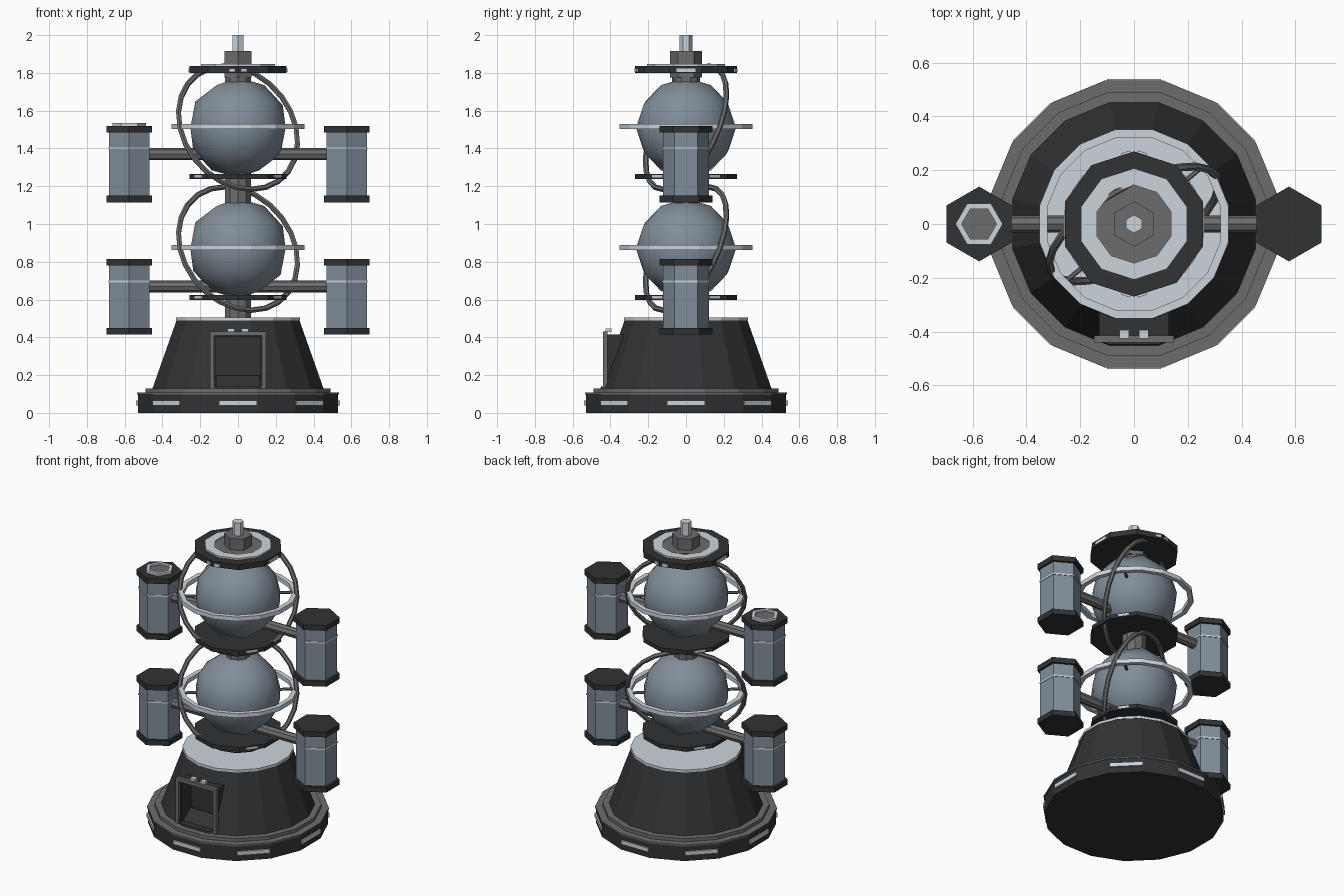
import bpy, bmesh, math
from mathutils import Matrix, Vector

if "Cube" in bpy.data.objects:
    bpy.data.objects.remove(bpy.data.objects["Cube"])


def material(name, rgb):
    m = bpy.data.materials.new(name)
    m.diffuse_color = (*rgb, 1)
    m.use_nodes = True
    m.node_tree.nodes["Principled BSDF"].inputs["Base Color"].default_value = m.diffuse_color
    return m


DARK = material("dark_metal", (0.03, 0.032, 0.035))
MID = material("grey_metal", (0.15, 0.15, 0.15))
BLUE = material("blue_grey", (0.22, 0.27, 0.32))
LIGHT = material("pale_panel", (0.6, 0.66, 0.72))


def finish(name, bm, mat, smooth=None):
    bmesh.ops.recalc_face_normals(bm, faces=bm.faces)
    me = bpy.data.meshes.new(name)
    bm.to_mesh(me)
    bm.free()
    ob = bpy.data.objects.new(name, me)
    bpy.context.collection.objects.link(ob)
    me.materials.append(mat)
    if smooth:
        bpy.ops.object.select_all(action='DESELECT')
        ob.select_set(True)
        bpy.context.view_layer.objects.active = ob
        bpy.ops.object.shade_smooth_by_angle(angle=math.radians(smooth))
    return ob


def lathe(name, profile, n, mat, phase=0.0, loc=(0, 0, 0), rot=None, ring=False, smooth=None):
    """Turn (radius, z) points around z; a ring profile closes on itself, otherwise ends are capped."""
    bm = bmesh.new()
    loops = [[bm.verts.new((r * math.cos(a), r * math.sin(a), z))
              for a in (phase + math.tau * i / n for i in range(n))] for r, z in profile]
    count = len(loops)
    for j in range(count if ring else count - 1):
        a, b = loops[j], loops[(j + 1) % count]
        for i in range(n):
            k = (i + 1) % n
            bm.faces.new((a[i], a[k], b[k], b[i]))
    if not ring:
        bm.faces.new(loops[0])
        bm.faces.new(loops[-1])
    m = Matrix.Translation(loc) @ (rot.to_4x4() if rot else Matrix())
    bm.transform(m)
    return finish(name, bm, mat, smooth)


def cyl(name, r, z0, z1, n, mat, phase=0.0, loc=(0, 0, 0), smooth=None):
    return lathe(name, [(r, z0), (r, z1)], n, mat, phase, loc, smooth=smooth)


def annulus(name, r0, r1, z0, z1, n, mat, phase=0.0, loc=(0, 0, 0)):
    return lathe(name, [(r0, z0), (r1, z0), (r1, z1), (r0, z1)], n, mat, phase, loc, ring=True)


def box(name, size, loc, mat, spin=0.0, tilt=0.0):
    bm = bmesh.new()
    bmesh.ops.create_cube(bm, size=1)
    bm.transform(Matrix.Translation(loc) @ Matrix.Rotation(spin, 4, 'Z')
                 @ Matrix.Rotation(tilt, 4, 'X') @ Matrix.Diagonal((*size, 1)))
    return finish(name, bm, mat)


def rod(name, a, b, r, n, mat):
    a, b = Vector(a), Vector(b)
    q = (b - a).to_track_quat('Z', 'Y').to_matrix()
    return lathe(name, [(r, 0), (r, (b - a).length)], n, mat, loc=a, rot=q)


def edge_light(name, dist, angle, z, width, height):
    box(name, (0.012, width, height),
        (dist * math.cos(angle), dist * math.sin(angle), z), LIGHT, angle)


HALF16 = math.pi / 16
UP = math.pi / 2

# Base drum, rims and edge panels
cyl("base_drum", 0.54, 0, 0.1, 16, DARK, HALF16)
cyl("base_rim", 0.545, 0.098, 0.108, 16, MID, HALF16)
cyl("base_step", 0.5, 0.105, 0.13, 16, MID, HALF16)
for i in range(8):
    edge_light("base_panel", 0.533, i * math.pi / 4, 0.053, 0.2, 0.026)

# Conical pedestal with a hooded doorway cut into it
cone = lathe("pedestal", [(0.465, 0.12), (0.33, 0.495)], 16, DARK, HALF16)
hood = box("door_hood", (0.26, 0.24, 0.285), (0, -0.3, 0.2725), DARK)
cutter = box("door_cutter", (0.24, 0.4, 0.265), (0, -0.52, 0.2725), DARK)
for ob, op, tool in ((cone, 'UNION', hood), (cone, 'DIFFERENCE', cutter)):
    mod = ob.modifiers.new(op, 'BOOLEAN')
    mod.operation, mod.object, mod.solver = op, tool, 'EXACT'
    bpy.context.view_layer.objects.active = ob
    bpy.ops.object.modifier_apply(modifier=mod.name)
for tool in (hood, cutter):
    bpy.data.objects.remove(tool)
box("door_ramp", (0.235, 0.1, 0.01), (0, -0.365, 0.165), DARK, tilt=0.65)
for s in (-1, 1):
    box("door_post", (0.022, 0.025, 0.3), (s * 0.138, -0.428, 0.28), MID)
    box("door_lamp", (0.035, 0.03, 0.02), (s * 0.037, -0.41, 0.437), LIGHT)
box("door_lintel", (0.298, 0.025, 0.022), (0, -0.428, 0.42), MID)
cyl("pedestal_cap", 0.334, 0.49, 0.506, 16, LIGHT, HALF16)

# Central column
cyl("column", 0.073, 0.5, 1.84, 10, MID, UP)

# Two globe stages
d1 = Vector((math.cos(math.pi / 6), math.sin(math.pi / 6), 0))
d2 = Vector((-0.195, 0.338, 0.92)).normalized()
tilt = Matrix((d1, d2, d1.cross(d2))).transposed()
for zc in (0.87, 1.51):
    bm = bmesh.new()
    bmesh.ops.create_icosphere(bm, subdivisions=2, radius=0.265)
    bm.transform(Matrix.Translation((0, 0, zc)))
    finish("globe", bm, BLUE, 60)
    cyl("globe_plate", 0.27, zc - 0.272, zc - 0.245, 10, DARK, UP)
    for k in (1, 4, 6, 9):
        edge_light("plate_light", 0.254, k * math.pi / 5, zc - 0.258, 0.07, 0.014)
    # Level ring with its two spokes
    annulus("level_ring", 0.328, 0.358, zc - 0.008, zc + 0.02, 16, LIGHT, HALF16)
    for a in (math.radians(40), math.radians(220)):
        c, s = math.cos(a), math.sin(a)
        rod("ring_spoke", (0.24 * c, 0.24 * s, zc + 0.005), (0.345 * c, 0.345 * s, zc + 0.005), 0.009, 6, MID)
    # Tilted orbit ring
    section = [(0.355 + 0.015 * math.cos(i * math.tau / 6), 0.015 * math.sin(i * math.tau / 6))
               for i in range(6)]
    lathe("orbit_ring", section, 24, MID, loc=(0, 0, zc), rot=tilt, ring=True, smooth=40)

# Top plate, hub and mast
cyl("top_plate", 0.27, 1.8, 1.836, 10, DARK, UP)
annulus("top_plate_ring", 0.145, 0.207, 1.83, 1.847, 10, LIGHT, UP)
cyl("top_plate_centre", 0.15, 1.83, 1.84, 10, MID, UP)
for a in (0, math.pi):
    edge_light("top_light", 0.255, a, 1.815, 0.1, 0.018)
for s in (-1, 1):
    box("top_front_light", (0.035, 0.012, 0.018), (s * 0.03, -0.262, 1.815), LIGHT, s * 0.31)
    box("top_back_light", (0.035, 0.012, 0.018), (s * 0.03, 0.262, 1.815), LIGHT, -s * 0.31)
cyl("hub", 0.084, 1.775, 1.915, 6, MID, UP)
cyl("mast", 0.034, 1.91, 2.0, 6, LIGHT, UP)

# Side pods on arms
for z0, z1, za in ((0.415, 0.815, 0.67), (1.115, 1.52, 1.37)):
    for s in (-1, 1):
        p = (s * 0.576, 0, 0)
        cyl("pod_body", 0.123, z0 + 0.03, z1 - 0.03, 6, BLUE, UP, p)
        cyl("pod_bottom_cap", 0.139, z0, z0 + 0.035, 6, DARK, UP, p)
        cyl("pod_top_cap", 0.139, z1 - 0.035, z1, 6, DARK, UP, p)
        annulus("pod_band", 0.118, 0.127, z1 - 0.124, z1 - 0.114, 6, LIGHT, UP, p)
        rod("pod_arm", (s * 0.05, 0, za), (s * 0.5, 0, za), 0.032, 8, MID)

# Hatch on the upper left pod
annulus("pod_hatch_ring", 0.065, 0.088, 1.515, 1.536, 6, LIGHT, 0, (-0.576, 0, 0))
cyl("pod_hatch", 0.067, 1.515, 1.526, 6, MID, 0, (-0.576, 0, 0))
